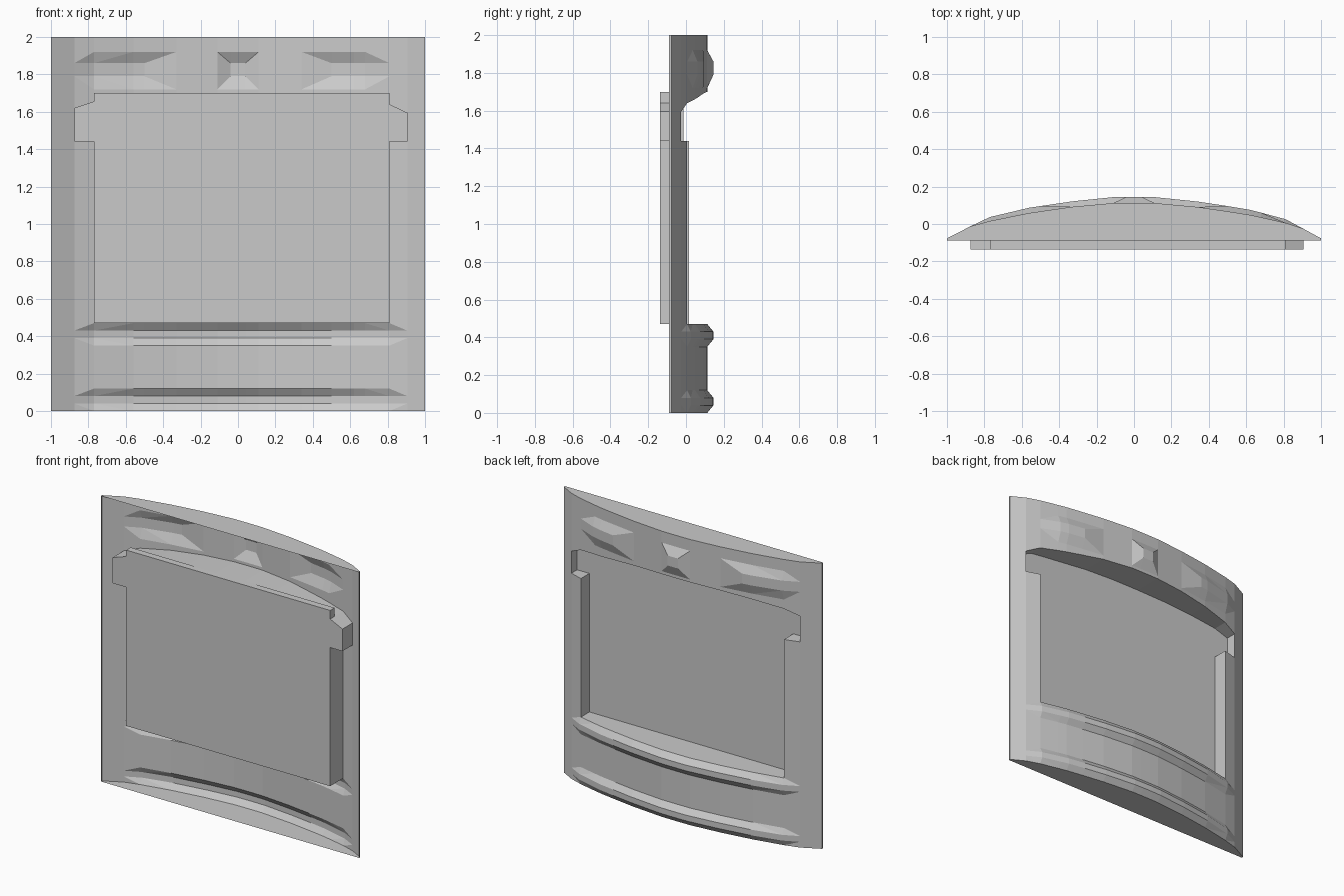
import bpy, bmesh

if "Cube" in bpy.data.objects:
    bpy.data.objects.remove(bpy.data.objects["Cube"])

grey = bpy.data.materials.new("plain grey")
grey.diffuse_color = (0.59, 0.59, 0.59, 1)
grey.use_nodes = True
grey.node_tree.nodes["Principled BSDF"].inputs["Base Color"].default_value = grey.diffuse_color

FRONT, BACK_OF_PLATE, FLOOR = -0.089, -0.088, -0.137
XS = [-1, -.875, -.77, -.56, -.5, -.33, -.11, -.04, .04, .11, .34, .5, .62, .68, .81, .905, 1]
ZS = [0, .04, .08, .12, .35, .39, .43, .47, 1.44, 1.70, 1.72, 1.79, 1.86, 1.92, 2]
ARC_ROW = 9
# raised pads: x range and z range of the flat top
PADS = [(-.77, .81, .04, .08), (-.77, .81, .39, .43),
        (-.77, -.5, 1.79, 1.86), (-.04, .04, 1.79, 1.86), (.5, .68, 1.79, 1.86)]


def interp(points, x):
    for (a, ya), (b, yb) in zip(points, points[1:]):
        if a <= x <= b:
            return ya + (yb - ya) * (x - a) / (b - a)
    return points[-1][1]


def bow(x):
    return interp([(0, .113), (.11, .112), (.34, .091), (.6, .053), (.79, .012),
                   (.89, -.017), (1, -.077)], abs(x))


def arc(x):
    return interp([(-1, 1.58), (-.875, 1.62), (-.77, 1.655), (-.56, 1.68), (-.33, 1.695), (-.11, 1.70),
                   (.11, 1.70), (.34, 1.69), (.68, 1.655), (.81, 1.64), (.905, 1.595), (1, 1.56)], x)


def finish(bm, name):
    bmesh.ops.remove_doubles(bm, verts=bm.verts, dist=1e-5)
    me = bpy.data.meshes.new(name)
    bm.to_mesh(me)
    bm.free()
    me.materials.append(grey)
    ob = bpy.data.objects.new(name, me)
    bpy.context.collection.objects.link(ob)


def raised(i, j):
    return any(a <= XS[i] <= b and c <= ZS[j] <= d for a, b, c, d in PADS)


def point(i, j):
    x, z = XS[i], ZS[j]
    lift = interp([(0, .033), (.34, .029), (.6, .028), (.77, .021), (1, .012)], abs(x)) if raised(i, j) else 0
    return (x, bow(x) + lift, arc(x) if j == ARC_ROW else z)


def in_pocket(i, j):
    x = (XS[i] + XS[i + 1]) / 2
    return (j == 7 and -.77 < x < .81) or (j == 8 and -.875 < x < .905)


def split_corner(i, j):
    """Pick the diagonal of a pad corner cell; None keeps the quad."""
    cells = [(i + 1, j), (i, j), (i, j + 1), (i + 1, j + 1)]
    up = [raised(*c) for c in cells]
    outer = XS[i] < -.8 or XS[i] >= .68
    if sum(up) == 1:
        k = up.index(True)
        return (k + 1) % 4 if outer else k       # clipped outer corner, mitred inner one
    if sum(up) == 2 and (XS[i] == -.77 or XS[i + 1] == .81):
        end = i if XS[i] == -.77 else i + 1
        k = [n for n, c in enumerate(cells) if c[0] == end and up[n]]
        if len(k) == 1:
            return k[0]                          # bevel fades toward the pad end
    return None


# bowed shell with raised pads and a stepped opening
bm = bmesh.new()
grid = [[bm.verts.new(point(i, j)) for j in range(len(ZS))] for i in range(len(XS))]
pocket = []
for i in range(len(XS) - 1):
    for j in range(len(ZS) - 1):
        q = [grid[i + 1][j], grid[i][j], grid[i][j + 1], grid[i + 1][j + 1]]
        k = split_corner(i, j)
        if in_pocket(i, j):
            pocket.append(bm.faces.new(q))
        elif k is None:
            bm.faces.new(q)
        else:
            q = q[k:] + q[:k]
            bm.faces.new((q[0], q[1], q[2]))
            bm.faces.new((q[0], q[2], q[3]))
inside = set(pocket)
rim = {e for f in pocket for e in f.edges if not all(g in inside for g in e.link_faces)}
rim_points = [[v.co.copy() for v in e.verts] for e in rim]
bmesh.ops.delete(bm, geom=pocket, context='FACES')
# end caps and thin side edges
for j, s in ((0, 1), (len(ZS) - 1, -1)):
    ring = [grid[i][j] for i in range(len(XS))]
    ring += [bm.verts.new((x, FRONT, ZS[j])) for x in (1, -1)]
    bm.faces.new(ring[::s])
for i, x in ((0, -1), (len(XS) - 1, 1)):
    ends = [bm.verts.new((x, FRONT, z)) for z in (2, 0)]
    ring = grid[i] + ends
    bm.faces.new(ring if x > 0 else ring[::-1])
finish(bm, "bowed_shell")

# walls running from the opening forward to the front of the plate
bm = bmesh.new()
for a, b in rim_points:
    bm.faces.new([bm.verts.new(p) for p in (a, b, (b.x, FLOOR, b.z), (a.x, FLOOR, a.z))])
# ear plates at both upper corners, front and back
for x0, x1 in ((-.875, -.77), (.81, .905)):
    for y in (FLOOR, BACK_OF_PLATE):
        bm.faces.new([bm.verts.new(p) for p in ((x0, y, 1.44), (x1, y, 1.44),
                                                (x1, y, arc(x1)), (x0, y, arc(x0)))])
bmesh.ops.remove_doubles(bm, verts=bm.verts, dist=1e-5)
bmesh.ops.recalc_face_normals(bm, faces=bm.faces)
finish(bm, "recess_walls")

# flat plate closing the recess
bm = bmesh.new()
bmesh.ops.create_cube(bm, size=1)
for v in bm.verts:
    v.co = (.02 + v.co.x * 1.58, FLOOR if v.co.y < 0 else BACK_OF_PLATE, 1.085 + v.co.z * 1.23)
finish(bm, "recessed_plate")

# flat side strips lying on the front of the plate
bm = bmesh.new()
for x0, x1 in ((-.77, -.56), (.68, .81)):
    bm.faces.new([bm.verts.new(p) for p in ((x0, -.138, .47), (x1, -.138, .47),
                                            (x1, -.138, arc(x1)), (x0, -.138, arc(x0)))])
finish(bm, "side_strips")
